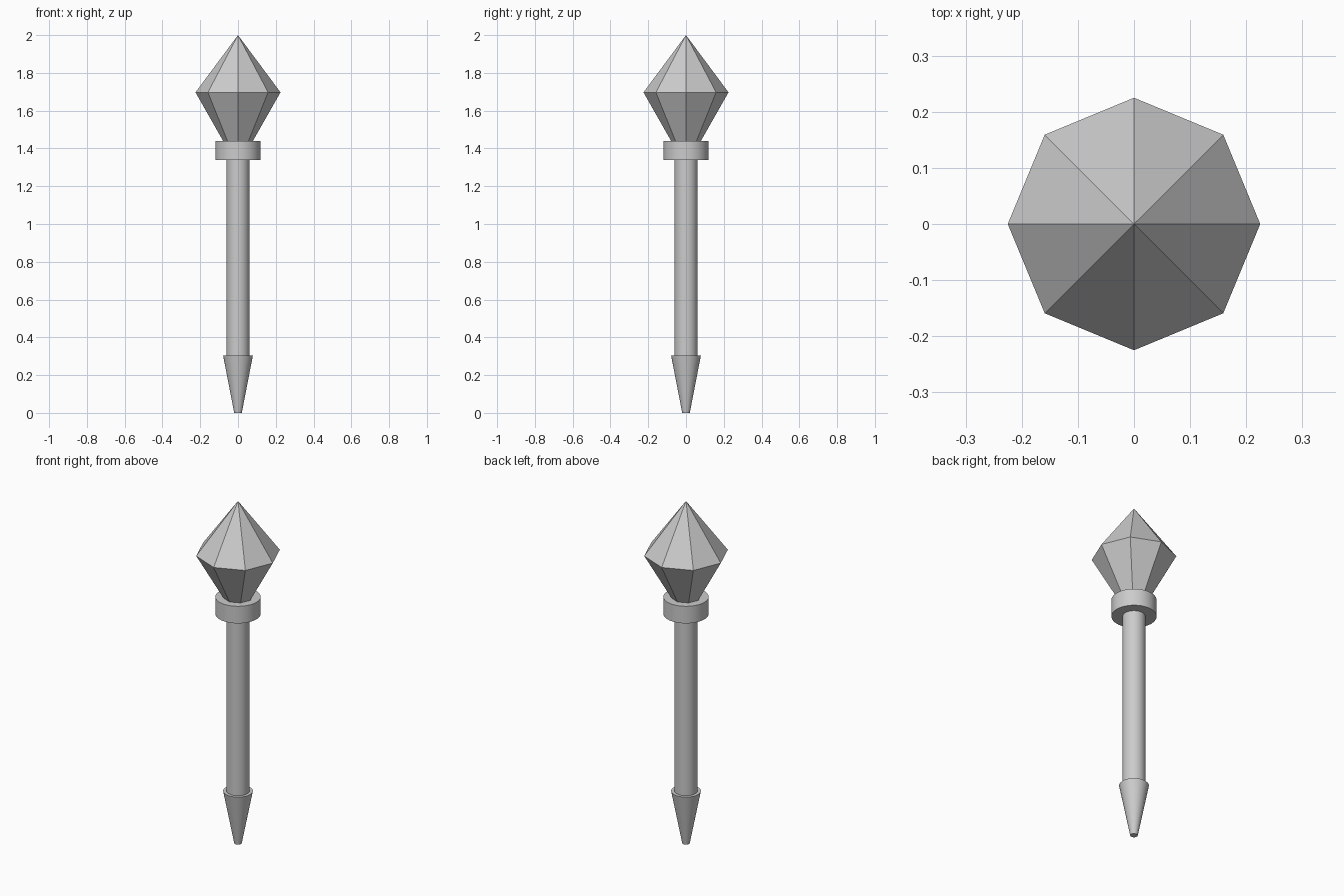
import bpy
import math

cube = bpy.data.objects.get("Cube")
if cube:
    bpy.data.objects.remove(cube, do_unlink=True)

# Single plain grey
grey = bpy.data.materials.new("plain grey")
grey.use_nodes = True
colour = (0.6, 0.6, 0.6, 1.0)
grey.diffuse_color = colour
grey.node_tree.nodes["Principled BSDF"].inputs["Base Color"].default_value = colour


def lathe(name, profile, sides, smooth):
    """Revolve (radius, z) points around z; a zero radius makes a point, other ends are capped."""
    verts, rings = [], []
    for r, z in profile:
        count = sides if r > 0 else 1
        rings.append([len(verts) + i for i in range(count)])
        for i in range(count):
            a = math.tau * i / sides
            verts.append((r * math.cos(a), r * math.sin(a), z))
    faces = []
    for low, high in zip(rings, rings[1:]):
        for i in range(sides):
            j = (i + 1) % sides
            if len(high) == 1:
                faces.append((low[i], low[j], high[0]))
            else:
                faces.append((low[i], low[j], high[j], high[i]))
    faces.append(rings[0][::-1])
    if len(rings[-1]) > 1:
        faces.append(rings[-1])
    mesh = bpy.data.meshes.new(name)
    mesh.from_pydata(verts, [], faces)
    mesh.materials.append(grey)
    obj = bpy.data.objects.new(name, mesh)
    bpy.context.collection.objects.link(obj)
    if smooth:
        bpy.ops.object.select_all(action='DESELECT')
        obj.select_set(True)
        bpy.context.view_layer.objects.active = obj
        bpy.ops.object.shade_smooth_by_angle(angle=math.radians(30))
    return obj


# Tapered foot, round shaft and collar
lathe("foot_spike", [(0.02, 0), (0.079, 0.305)], 32, True)
lathe("shaft", [(0.061, 0.29), (0.061, 1.36)], 32, True)
lathe("collar", [(0.12, 1.34), (0.12, 1.44)], 32, True)

# Faceted eight-sided gem, seated in the collar
lathe("gem_head", [(0.062, 1.41), (0.225, 1.697), (0, 2.0)], 8, False)
